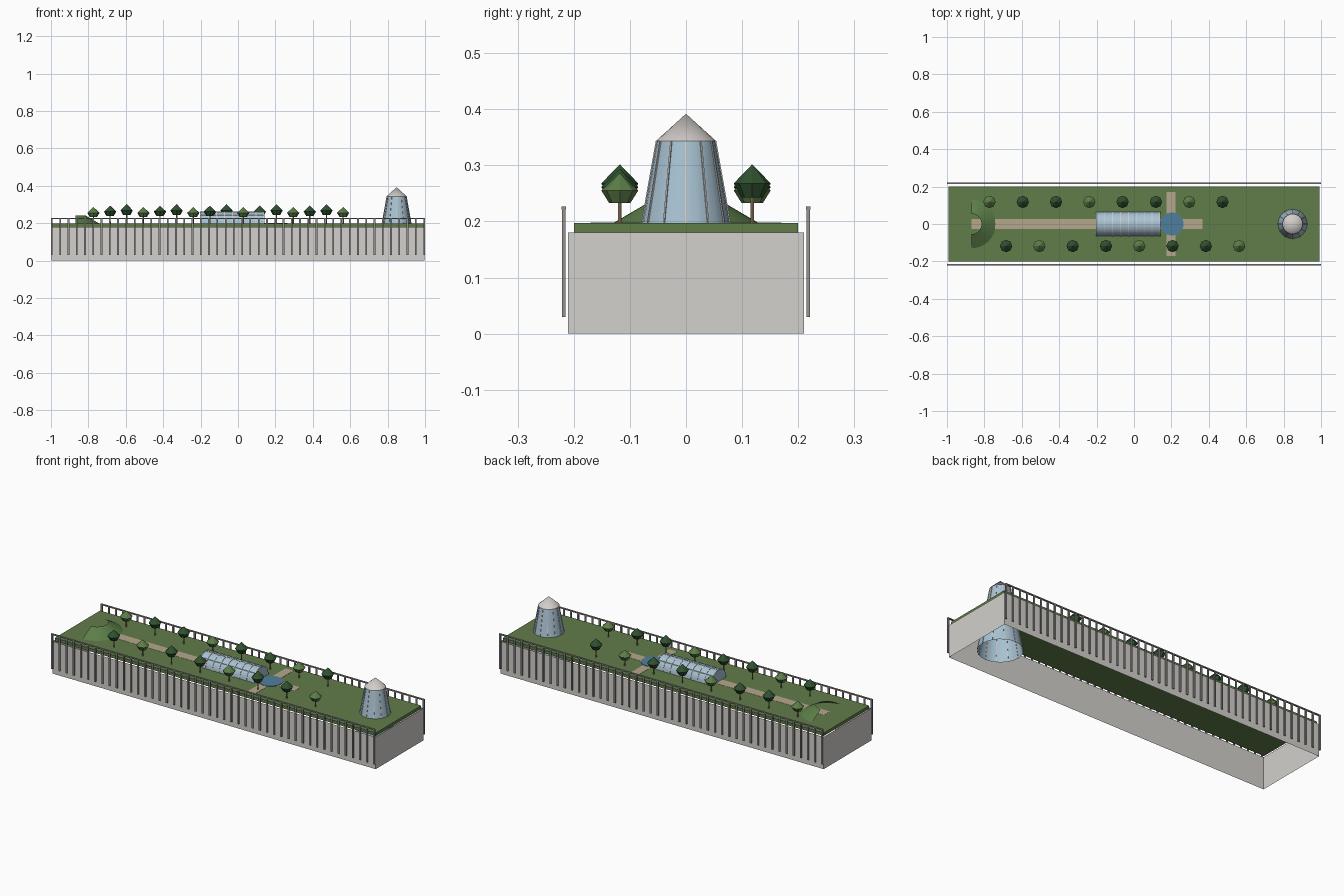
import bpy, bmesh, math
from mathutils import Matrix, Vector

cube = bpy.data.objects.get("Cube")
if cube:
    bpy.data.objects.remove(cube)


def material(name, hex_code):
    def linear(c):
        return c / 12.92 if c <= 0.04045 else ((c + 0.055) / 1.055) ** 2.4
    col = [linear(int(hex_code[i:i + 2], 16) / 255) for i in (0, 2, 4)] + [1]
    m = bpy.data.materials.new(name)
    m.use_nodes = True
    m.diffuse_color = col
    m.node_tree.nodes["Principled BSDF"].inputs["Base Color"].default_value = col
    return m


CONCRETE = material("concrete", "D3D1CD")
LAWN = material("lawn green", "617D4A")
PATH = material("path tan", "B5A78C")
WATER = material("water blue", "507F9E")
GLASS = material("pale blue glass", "A8C2D2")
METAL = material("grey metal", "959490")
DARK_LEAF = material("dark leaf green", "305130")
LIGHT_LEAF = material("light leaf green", "5C7E48")
BARK = material("bark brown", "967E62")
STONE = material("pale stone", "D2CECA")

GROUND = 0.197


def finish(name, bm, mat, smooth=False):
    bmesh.ops.recalc_face_normals(bm, faces=bm.faces)
    me = bpy.data.meshes.new(name)
    bm.to_mesh(me)
    bm.free()
    me.materials.append(mat)
    ob = bpy.data.objects.new(name, me)
    bpy.context.collection.objects.link(ob)
    if smooth:
        bpy.ops.object.select_all(action='DESELECT')
        ob.select_set(True)
        bpy.context.view_layer.objects.active = ob
        bpy.ops.object.shade_smooth_by_angle(angle=math.radians(35))
    return ob


def add_box(bm, x0, x1, y0, y1, z0, z1):
    mat = Matrix.Translation(((x0 + x1) / 2, (y0 + y1) / 2, (z0 + z1) / 2))
    mat = mat @ Matrix.Diagonal((x1 - x0, y1 - y0, z1 - z0, 1))
    return bmesh.ops.create_cube(bm, size=1, matrix=mat)["verts"]


def box(name, mat, *bounds):
    bm = bmesh.new()
    add_box(bm, *bounds)
    return finish(name, bm, mat)


def lathe(name, mat, profile, sides, smooth=False, centre=(0, 0), arc=math.tau, start=0.0):
    """Spin a list of (radius, height) points about a vertical axis."""
    bm = bmesh.new()
    verts = [bm.verts.new((centre[0] + r * math.cos(start),
                           centre[1] + r * math.sin(start), z)) for r, z in profile]
    edges = [bm.edges.new(p) for p in zip(verts, verts[1:])]
    bmesh.ops.spin(bm, geom=verts + edges, cent=(*centre, 0), axis=(0, 0, 1),
                   angle=arc, steps=sides)
    bmesh.ops.remove_doubles(bm, verts=bm.verts, dist=1e-5)
    return finish(name, bm, mat, smooth)


# Base: thin open-ended ring of walls with the lawn slab inside
bm = bmesh.new()
add_box(bm, -0.998, 0.998, -0.21, 0.21, 0, 0.18)
bm.normal_update()
bmesh.ops.delete(bm, geom=[f for f in bm.faces if abs(f.normal.z) > 0.5], context='FACES')
finish("base_walls", bm, CONCRETE)
box("lawn", LAWN, -0.992, 0.992, -0.2, 0.2, 0.18, GROUND)

# Railings: long posts down the wall with a handrail
POSTS = 46
for side, label in ((-1, "front"), (1, "back")):
    bm = bmesh.new()
    y = side * 0.218
    for i in range(POSTS):
        x = -0.995 + 1.99 * i / (POSTS - 1)
        add_box(bm, x - 0.0045, x + 0.0045, y - 0.003, y + 0.003, 0.03, 0.222)
    finish(label + "_posts", bm, METAL)
    box(label + "_handrail", METAL, -1, 1, y - 0.004, y + 0.004, 0.221, 0.227)

# Paths and pond
box("main_path", PATH, -0.87, 0.367, -0.027, 0.027, GROUND - 0.002, GROUND + 0.0008)
box("cross_path", PATH, 0.175, 0.223, -0.17, 0.17, GROUND - 0.002, GROUND + 0.001)
lathe("pond", WATER, [(0.062, GROUND), (0.062, GROUND + 0.003), (0, GROUND + 0.003)],
      32, centre=(0.203, 0))

# Open half-ring mound
lathe("mound", LIGHT_LEAF, [(0.13, GROUND), (0.055, 0.241)], 20, True,
      centre=(-0.87, 0), arc=math.pi, start=-math.pi / 2)


# Vaulted greenhouse with hoops and lengthwise glazing bars
def add_vault(bm, x0, x1, r, sides=16):
    rows = []
    for x in (x0, x1):
        rows.append([bm.verts.new((x, r * math.cos(math.pi * i / sides),
                                   GROUND + r * math.sin(math.pi * i / sides)))
                     for i in range(sides + 1)])
    for i in range(sides):
        bm.faces.new((rows[0][i], rows[0][i + 1], rows[1][i + 1], rows[1][i]))
    for row in rows:
        bm.faces.new(row)


bm = bmesh.new()
add_vault(bm, -0.203, 0.143, 0.064)
finish("greenhouse_glass", bm, GLASS, True)
bm = bmesh.new()
for i in range(9):
    x = -0.199 + 0.338 * i / 8
    add_vault(bm, x - 0.002, x + 0.002, 0.066)
finish("greenhouse_hoops", bm, STONE, True)
bm = bmesh.new()
for i in range(1, 4):
    a = math.pi * i / 4
    y, z = 0.0645 * math.cos(a), GROUND + 0.0645 * math.sin(a)
    add_box(bm, -0.2, 0.14, y - 0.001, y + 0.001, z - 0.001, z + 0.001)
finish("greenhouse_bars", bm, STONE)

# Tapered glass tower, open at its foot, reaching down through the base
TOWER = (0.848, 0)
FOOT, HEAD, TOP = 0.113, 0.052, 0.343
lathe("tower_glass", GLASS, [(FOOT, 0), (HEAD, TOP)], 24, True, centre=TOWER)
lathe("tower_roof", STONE, [(0, TOP), (HEAD + 0.002, TOP), (0, 0.392)], 24, True, centre=TOWER)
bm = bmesh.new()
for i in range(12):
    verts = add_box(bm, -0.002, 0.002, -0.0015, 0.0015, 0, TOP)
    turn = Matrix.Rotation(math.tau * i / 12, 3, 'Z')
    for v in verts:
        v.co.x += FOOT + (HEAD - FOOT) * v.co.z / TOP
        v.co = turn @ v.co + Vector((*TOWER, 0))
finish("tower_ribs", bm, STONE)

# Two staggered rows of trees, cycling through three sizes
for n in range(16):
    kind = n % 3
    spot = (-0.773 + 0.089 * n, 0.118 if n % 2 == 0 else -0.118)
    low = 0.233 + 0.005 * kind
    high = low + 0.053 + 0.003 * kind
    mid = low + 0.42 * (high - low)
    lathe(f"tree_trunk_{n + 1}", BARK, [(0.0038, GROUND), (0.0032, low + 0.005)], 6, centre=spot)
    lathe(f"tree_crown_{n + 1}", DARK_LEAF if kind else LIGHT_LEAF,
          [(0, low), (0.019, low), (0.033, mid), (0, high)], 8, centre=spot)
